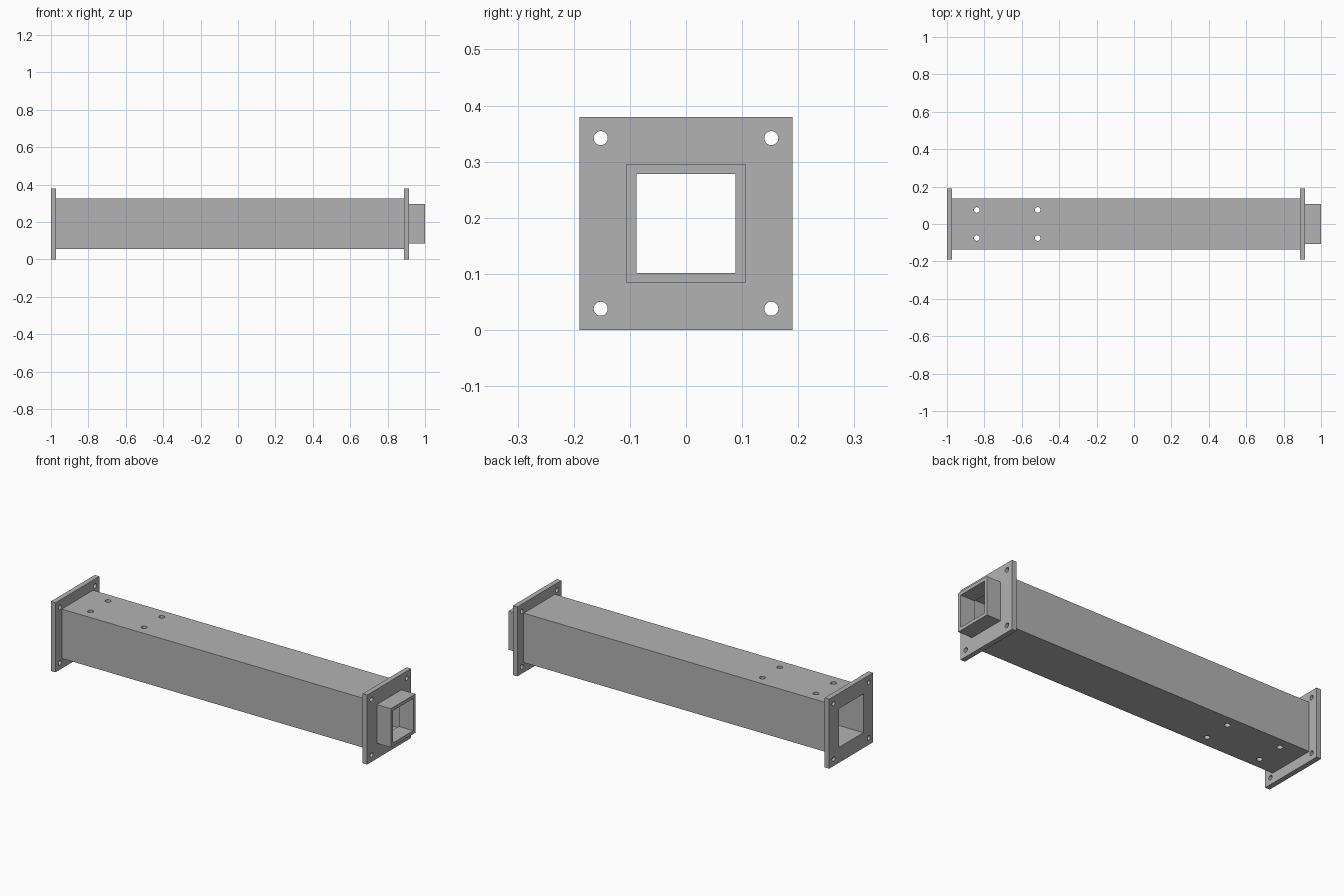
import bpy
import math

if "Cube" in bpy.data.objects:
    bpy.data.objects.remove(bpy.data.objects["Cube"])

CZ = 0.19          # height of the beam axis
OPEN = 0.106       # half width of the inner bore

steel = bpy.data.materials.new("grey steel")
steel.diffuse_color = (0.45, 0.45, 0.45, 1)
steel.use_nodes = True
steel.node_tree.nodes["Principled BSDF"].inputs["Base Color"].default_value = steel.diffuse_color


def box(name, x0, x1, half):
    """Square bar along x, centred on the beam axis."""
    bpy.ops.mesh.primitive_cube_add(size=1, location=((x0 + x1) / 2, 0, CZ))
    ob = bpy.context.object
    ob.name = name
    ob.scale = (x1 - x0, 2 * half, 2 * half)
    bpy.ops.object.transform_apply(location=True, rotation=False, scale=True)
    ob.data.materials.append(steel)
    return ob


def drill(radius, length, location, along_x=False):
    """Cylindrical cutter."""
    rot = (0, math.pi / 2, 0) if along_x else (0, 0, 0)
    bpy.ops.mesh.primitive_cylinder_add(vertices=32, radius=radius, depth=length,
                                        location=location, rotation=rot)
    return bpy.context.object


def cut(ob, cutters):
    """Subtract the cutters one by one, then discard them."""
    for c in cutters:
        c.hide_render = True
        mod = ob.modifiers.new("cut", 'BOOLEAN')
        mod.operation = 'DIFFERENCE'
        mod.solver = 'EXACT'
        mod.object = c
        bpy.context.view_layer.objects.active = ob
        bpy.ops.object.modifier_apply(modifier=mod.name)
        bpy.data.objects.remove(c, do_unlink=True)


# Main square tube with four vertical through holes
tube = box("beam_tube", -0.972, 0.888, 0.135)
cut(tube, [box("bore_cutter", -1.1, 1.1, OPEN)])
cut(tube, [drill(0.015, 0.6, (x, y, CZ))
           for x in (-0.84, -0.515) for y in (-0.075, 0.075)])

# End flanges with a square opening and corner bolt holes
for name, x0, x1 in (("left_flange", -1.0, -0.972), ("right_flange", 0.888, 0.915)):
    flange = box(name, x0, x1, 0.19)
    cut(flange, [box("bore_cutter", x0 - 0.1, x1 + 0.1, OPEN)])
    cut(flange, [drill(0.0125, 0.2, ((x0 + x1) / 2, y, CZ + z), True)
                 for y in (-0.152, 0.152) for z in (-0.152, 0.152)])

# Short locating sleeve beyond the right flange
sleeve = box("locating_sleeve", 0.913, 1.0, OPEN)
cut(sleeve, [box("bore_cutter", 0.8, 1.1, 0.088)])
